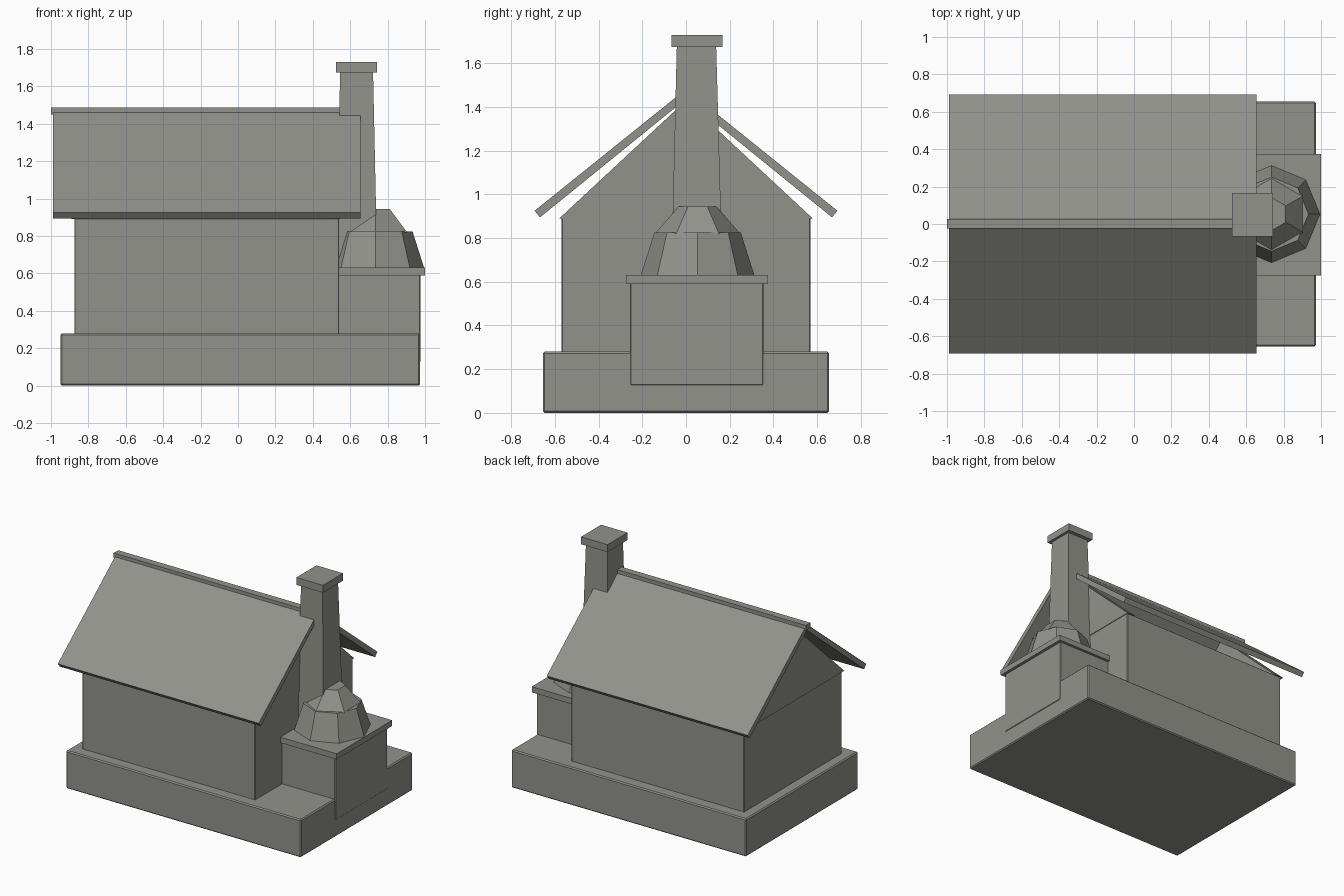
import bpy
import bmesh
import math

default = bpy.data.objects.get("Cube")
if default:
    bpy.data.objects.remove(default, do_unlink=True)

# One stone grey for everything
stone = bpy.data.materials.new("stone_grey")
stone.use_nodes = True
GREY = (0.29, 0.29, 0.26, 1.0)
stone.diffuse_color = GREY
stone.node_tree.nodes["Principled BSDF"].inputs["Base Color"].default_value = GREY


def loft(name, rings, bevel=0.0):
    """Closed solid through matching rings of points, with capped ends."""
    bm = bmesh.new()
    loops = [[bm.verts.new(p) for p in ring] for ring in rings]
    n = len(loops[0])
    for low, high in zip(loops, loops[1:]):
        for i in range(n):
            j = (i + 1) % n
            bm.faces.new((low[i], low[j], high[j], high[i]))
    bm.faces.new(loops[0][::-1])
    bm.faces.new(loops[-1])
    bmesh.ops.recalc_face_normals(bm, faces=bm.faces)
    mesh = bpy.data.meshes.new(name)
    bm.to_mesh(mesh)
    bm.free()
    mesh.materials.append(stone)
    obj = bpy.data.objects.new(name, mesh)
    bpy.context.collection.objects.link(obj)
    if bevel:
        mod = obj.modifiers.new("soft_edges", "BEVEL")
        mod.width = bevel
        mod.segments = 1
    return obj


def rect(x, y, z):
    return [(x[0], y[0], z), (x[1], y[0], z), (x[1], y[1], z), (x[0], y[1], z)]


def box(name, x, y, z, bevel=0.0):
    return loft(name, [rect(x, y, z[0]), rect(x, y, z[1])], bevel)


def prism(name, profile, x):
    """Extrude a (y, z) profile along x."""
    return loft(name, [[(px, y, z) for y, z in profile] for px in x])


def polygon(sides, radius, centre, z, start):
    angles = [start + math.tau * i / sides for i in range(sides)]
    return [(centre[0] + radius * math.cos(a),
             centre[1] + radius * math.sin(a), z) for a in angles]


# Plinth and walls
box("plinth", (-0.95, 0.973), (-0.655, 0.655), (0, 0.28), 0.008)
box("walls", (-0.875, 0.54), (-0.57, 0.57), (0.26, 0.895), 0.004)

# Gable slabs at both ends
gable = [(-0.58, 0.89), (0.58, 0.89), (0, 1.43)]
prism("gable_right", gable, (-0.89, -0.81))
prism("gable_left", gable, (0.48, 0.545))

# Roof slopes and ridge cap
for side, name in ((-1, "roof_front"), (1, "roof_back")):
    slope = [(0.693, 0.925), (0.668, 0.895), (0, 1.437), (0, 1.482)]
    prism(name, [(side * y, z) for y, z in slope], (-0.99, 0.655))
box("ridge_cap", (-1.0, 0.6), (-0.025, 0.028), (1.45, 1.487))

# Tapered chimney with its cap
loft("chimney", [rect((0.525, 0.745), (-0.068, 0.168), 0.62),
                 rect((0.546, 0.722), (-0.042, 0.138), 1.68)])
box("chimney_cap", (0.525, 0.742), (-0.067, 0.167), (1.675, 1.73))

# Oven block and its shelf
box("oven_block", (0.5, 0.977), (-0.257, 0.355), (0.125, 0.6), 0.006)
box("oven_shelf", (0.5, 1.0), (-0.275, 0.375), (0.59, 0.632))

# Two-tier faceted dome
middle = (0.735, 0.053)
loft("dome_lower", [polygon(8, 0.26, middle, 0.63, 0),
                    polygon(8, 0.198, middle, 0.825, 0)])
loft("dome_upper", [polygon(6, 0.195, middle, 0.82, math.pi / 6),
                    polygon(6, 0.088, middle, 0.945, math.pi / 6)])
